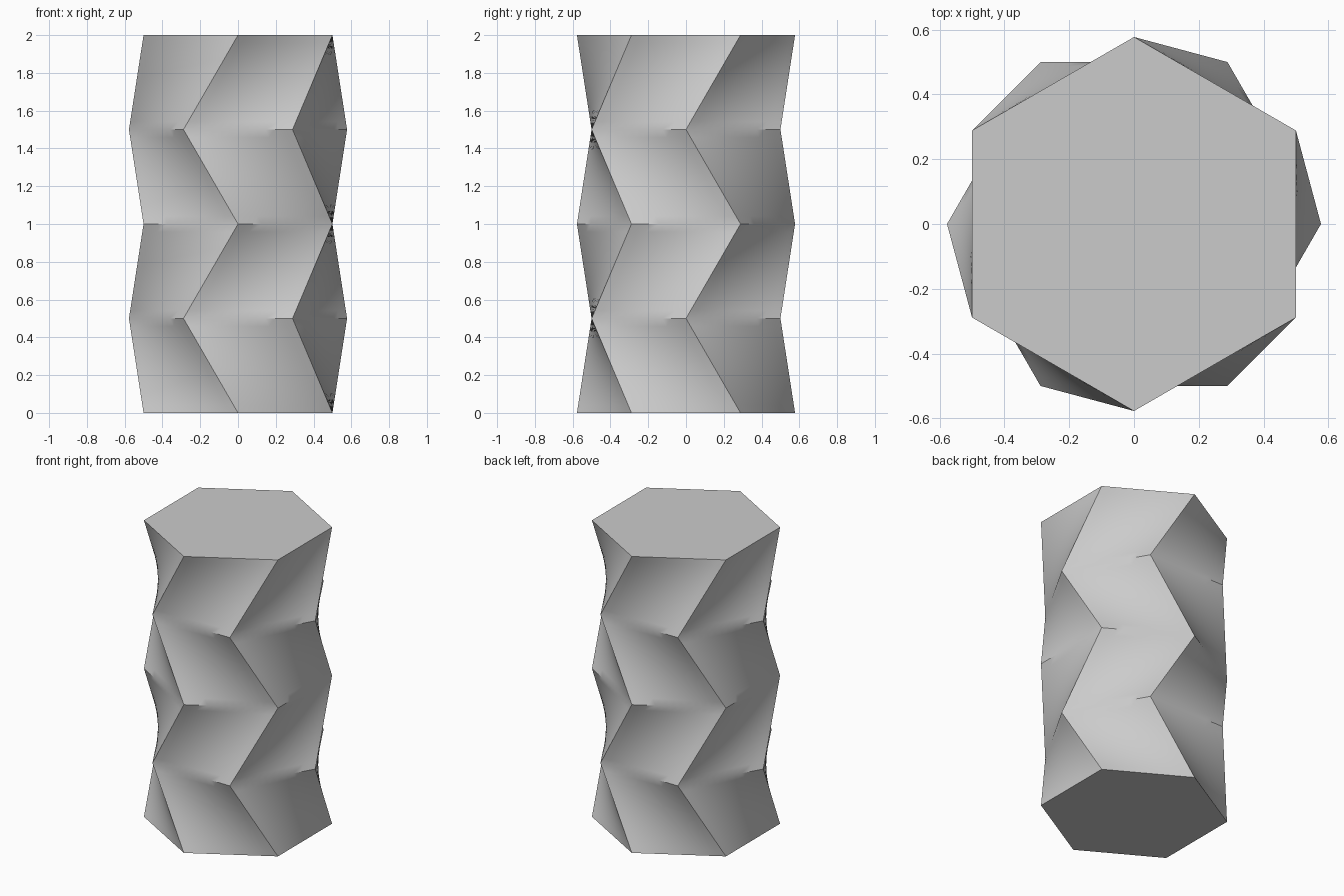
import bpy
import bmesh
from math import radians, sin, cos, sqrt
from mathutils import Vector

cube = bpy.data.objects.get("Cube")
if cube:
    bpy.data.objects.remove(cube, do_unlink=True)

SIDES = 6
RADIUS = 1 / sqrt(3)
TIERS = 4
TIER_HEIGHT = 0.5
TWIST = -30
STEPS = 12

# Plain grey material
grey = bpy.data.materials.new("plain grey")
grey.use_nodes = True
colour = (0.6, 0.6, 0.6, 1)
grey.diffuse_color = colour
grey.node_tree.nodes["Principled BSDF"].inputs["Base Color"].default_value = colour


def corners(tier):
    """Hexagon corners at one level; every other level is twisted."""
    turn = -90 + TWIST * (tier % 2)
    angles = [radians(turn + 360 / SIDES * i) for i in range(SIDES)]
    return [Vector((RADIUS * cos(a), RADIUS * sin(a), tier * TIER_HEIGHT)) for a in angles]


def outline(points):
    """Divide each straight side of the hexagon evenly."""
    return [points[i].lerp(points[(i + 1) % SIDES], s / STEPS)
            for i in range(SIDES) for s in range(STEPS)]


bm = bmesh.new()

# Stacked rings, ruled straight from each level to the next
rings = []
for tier in range(TIERS):
    low, high = outline(corners(tier)), outline(corners(tier + 1))
    for step in range(STEPS):
        rings.append([bm.verts.new(a.lerp(b, step / STEPS)) for a, b in zip(low, high)])
rings.append([bm.verts.new(p) for p in outline(corners(TIERS))])

# Twisted side walls
for low, high in zip(rings, rings[1:]):
    for i in range(len(low)):
        j = (i + 1) % len(low)
        bm.faces.new((low[i], low[j], high[j], high[i]))

# Flat bottom and top caps
bm.faces.new(rings[0][::-1])
bm.faces.new(rings[-1])

mesh = bpy.data.meshes.new("twisted_column")
bm.to_mesh(mesh)
bm.free()
mesh.materials.append(grey)
column = bpy.data.objects.new("twisted_column", mesh)
bpy.context.collection.objects.link(column)

# Smooth walls with crisp corners
bpy.ops.object.select_all(action="DESELECT")
column.select_set(True)
bpy.context.view_layer.objects.active = column
bpy.ops.object.shade_smooth_by_angle(angle=radians(30))
